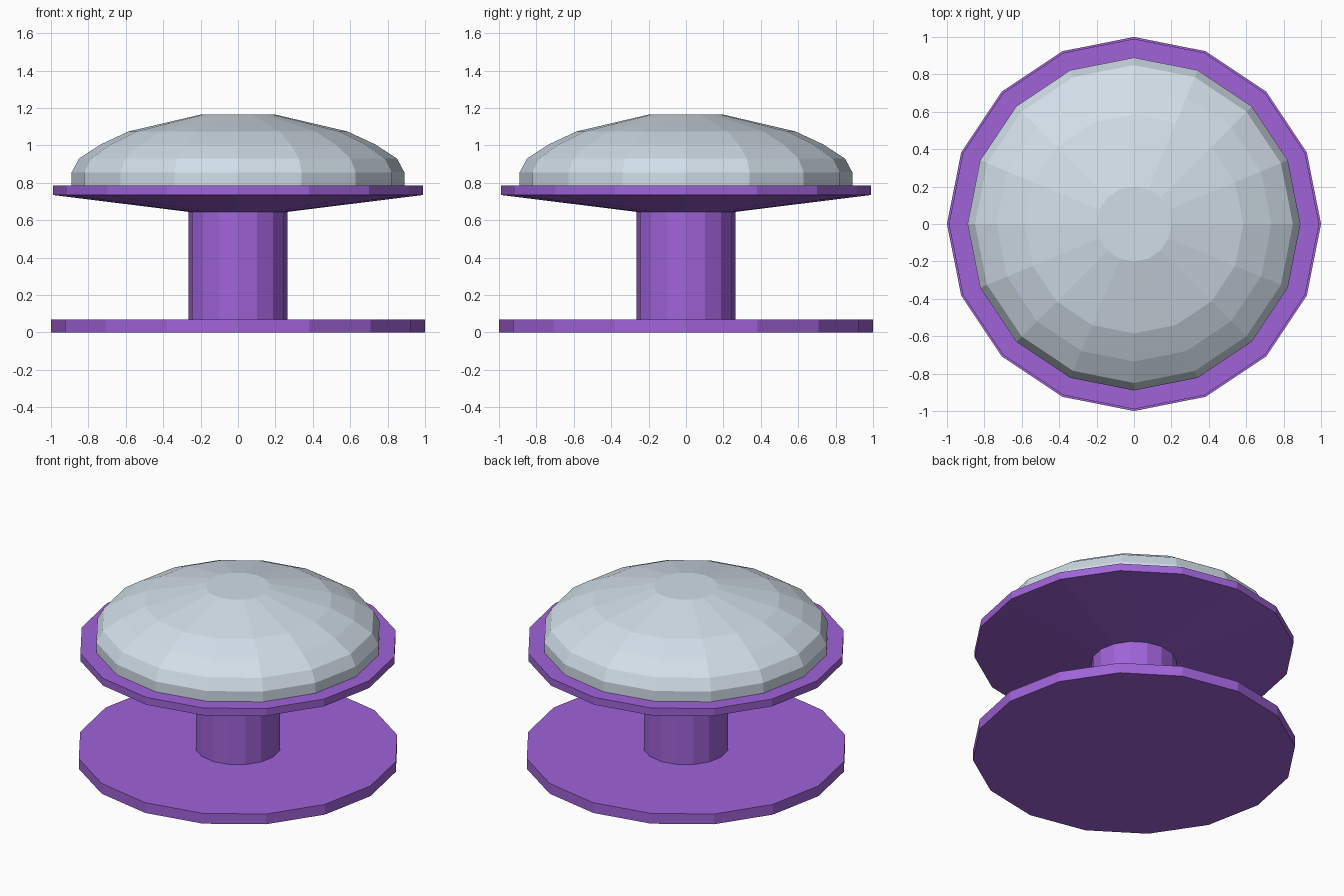
import bpy, bmesh
from math import cos, sin, tau

if "Cube" in bpy.data.objects:
    bpy.data.objects.remove(bpy.data.objects["Cube"])

SIDES = 16


def material(name, colour):
    mat = bpy.data.materials.new(name)
    mat.diffuse_color = (*colour, 1.0)
    mat.use_nodes = True
    mat.node_tree.nodes["Principled BSDF"].inputs["Base Color"].default_value = mat.diffuse_color
    return mat


def lathe(name, profile, mat):
    """Closed flat-shaded solid turned from (radius, height) points, bottom to top."""
    bm = bmesh.new()
    rings = [[bm.verts.new((r * cos(tau * i / SIDES), r * sin(tau * i / SIDES), z))
              for i in range(SIDES)] for r, z in profile]
    for low, high in zip(rings, rings[1:]):
        for i in range(SIDES):
            j = (i + 1) % SIDES
            bm.faces.new((low[i], low[j], high[j], high[i]))
    bm.faces.new(rings[0][::-1])
    bm.faces.new(rings[-1])
    mesh = bpy.data.meshes.new(name)
    bm.to_mesh(mesh)
    bm.free()
    mesh.materials.append(mat)
    obj = bpy.data.objects.new(name, mesh)
    bpy.context.collection.objects.link(obj)
    return obj


purple = material("purple", (0.35, 0.125, 0.69))
pale = material("pale_blue_grey", (0.64, 0.73, 0.81))

# Floor plate
lathe("base_plate", [(1.0, 0), (1.0, 0.07)], purple)

# Stem and the flared tray on top of it
lathe("stem", [(0.265, 0.07), (0.265, 0.645)], purple)
lathe("seat_tray", [(0.265, 0.645), (0.99, 0.735), (0.99, 0.785)], purple)

# Domed cushion with a small flat top
lathe("cushion", [(0.89, 0.785), (0.89, 0.855), (0.85, 0.93), (0.735, 1.005),
                  (0.585, 1.075), (0.2, 1.165)], pale)
